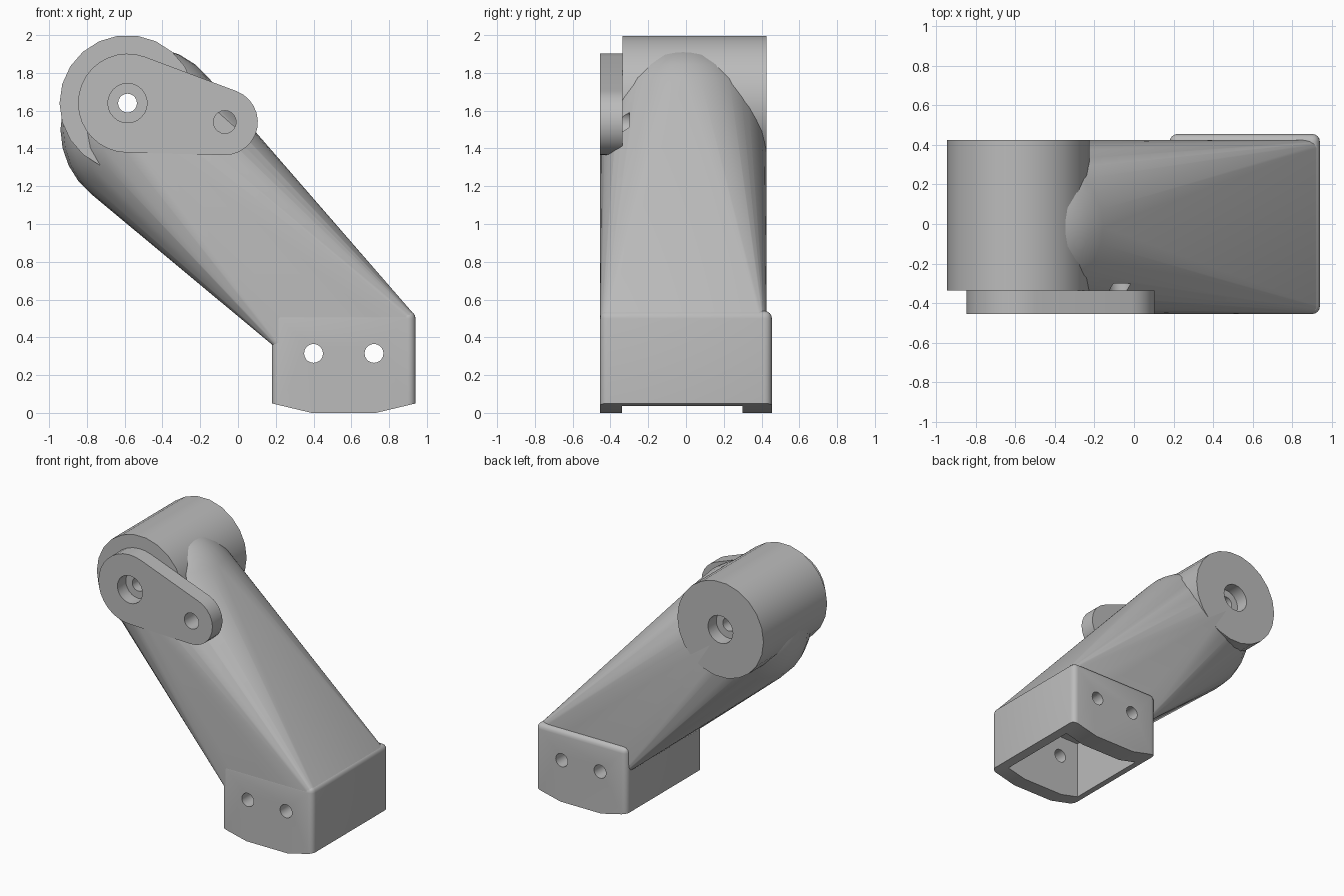
import bpy, bmesh, math
from mathutils import Matrix, Vector

if "Cube" in bpy.data.objects:
    bpy.data.objects.remove(bpy.data.objects["Cube"], do_unlink=True)

grey = bpy.data.materials.new("plain_grey")
grey.use_nodes = True
color = (0.5, 0.5, 0.5, 1)
grey.diffuse_color = color
grey.node_tree.nodes["Principled BSDF"].inputs["Base Color"].default_value = color


def make_object(name, bm):
    bmesh.ops.recalc_face_normals(bm, faces=bm.faces[:])
    mesh = bpy.data.meshes.new(name)
    bm.to_mesh(mesh)
    bm.free()
    mesh.materials.append(grey)
    ob = bpy.data.objects.new(name, mesh)
    bpy.context.collection.objects.link(ob)
    return ob


def extrude_profile(points, y0, y1):
    """Solid from an (x, z) outline extruded along y."""
    bm = bmesh.new()
    face = bm.faces.new([bm.verts.new((x, y0, z)) for x, z in points])
    out = bmesh.ops.extrude_face_region(bm, geom=[face])
    moved = [v for v in out["geom"] if isinstance(v, bmesh.types.BMVert)]
    bmesh.ops.translate(bm, verts=moved, vec=(0, y1 - y0, 0))
    return bm


def circle(x, z, r, n, start=0.0, sweep=math.tau):
    steps = n if sweep == math.tau else n + 1
    return [(x + r * math.cos(start + sweep * i / n),
             z + r * math.sin(start + sweep * i / n)) for i in range(steps)]


def round_block(bm, top, radius):
    """Round the upright corner edges and the top rim."""
    def wanted(e):
        a, b = e.verts
        upright = abs(a.co.z - b.co.z) > 0.1
        return upright or min(a.co.z, b.co.z) > top - 0.001
    edges = [e for e in bm.edges if wanted(e)]
    bmesh.ops.bevel(bm, geom=edges, offset=radius, segments=4,
                    profile=0.5, affect='EDGES', clamp_overlap=True)


# Key positions, as (x, z)
PIVOT = (-0.585, 1.64)
SIDE_HOLE = (-0.07, 1.54)
TOP = 0.54

# Mounting box with a sloped foot
foot = [(0.18, 0.05), (0.39, 0), (0.73, 0), (0.94, 0.05), (0.94, TOP), (0.18, TOP)]
bm = extrude_profile(foot, -0.455, 0.455)
round_block(bm, TOP, 0.04)
mount_box = make_object("mount_box", bm)

# Arm: hull from a rounded block to a ball
low = 0.36
bm = extrude_profile([(0.182, low), (0.938, low), (0.938, TOP), (0.182, TOP)], -0.454, 0.425)
round_block(bm, TOP, 0.04)
bmesh.ops.create_uvsphere(bm, u_segments=24, v_segments=14, radius=0.44,
                          matrix=Matrix.Translation((-0.5, -0.015, 1.5)))
points = [v.co.copy() for v in bm.verts]
bm.free()
bm = bmesh.new()
for p in points:
    bm.verts.new(p)
bmesh.ops.convex_hull(bm, input=bm.verts[:])
bmesh.ops.delete(bm, geom=[v for v in bm.verts if not v.link_faces], context='VERTS')
arm = make_object("arm", bm)

# Pivot barrel
pivot_barrel = make_object("pivot_barrel", extrude_profile(circle(*PIVOT, 0.36, 22), -0.335, 0.425))

# Teardrop plate on the front of the barrel
r1, r2 = 0.262, 0.175
axis = Vector(SIDE_HOLE) - Vector(PIVOT)
lean = math.atan2(axis.y, axis.x)
spread = math.acos((r1 - r2) / axis.length)
outline = circle(*PIVOT, r1, 18, lean + spread, math.tau - 2 * spread)
outline += circle(*SIDE_HOLE, r2, 12, lean - spread, 2 * spread)
pivot_plate = make_object("pivot_plate", extrude_profile(outline, -0.455, -0.335))

# Cutters: foot cavity, screw holes, pivot bore and counterbores
cavity = [(0.24, -0.1), (0.88, -0.1), (0.88, 0.47), (0.24, 0.47)]
cutter_shapes = [
    (cavity, -0.34, 0.30),
    (circle(0.4, 0.315, 0.05, 20), -0.6, 0.6),
    (circle(0.72, 0.315, 0.05, 20), -0.6, 0.6),
    (circle(*PIVOT, 0.05, 20), -0.6, 0.6),
    (circle(*PIVOT, 0.104, 24), -0.6, -0.355),
    (circle(*PIVOT, 0.104, 24), 0.325, 0.6),
    (circle(*SIDE_HOLE, 0.06, 20), -0.6, -0.30),
]
cutters = []
for shape in cutter_shapes:
    cutter = make_object("cutter", extrude_profile(*shape))
    cutter.hide_render = True
    cutters.append(cutter)

uses = {mount_box: cutters[:3], arm: cutters,
        pivot_barrel: cutters[3:], pivot_plate: cutters[3:]}
for part, tools in uses.items():
    bpy.ops.object.select_all(action='DESELECT')
    part.select_set(True)
    bpy.context.view_layer.objects.active = part
    for tool in tools:
        mod = part.modifiers.new("cut", 'BOOLEAN')
        mod.operation = 'DIFFERENCE'
        mod.solver = 'EXACT'
        mod.object = tool
        bpy.ops.object.modifier_apply(modifier=mod.name)
    bpy.ops.object.shade_smooth_by_angle(angle=math.radians(30))

for cutter in cutters:
    bpy.data.objects.remove(cutter, do_unlink=True)
